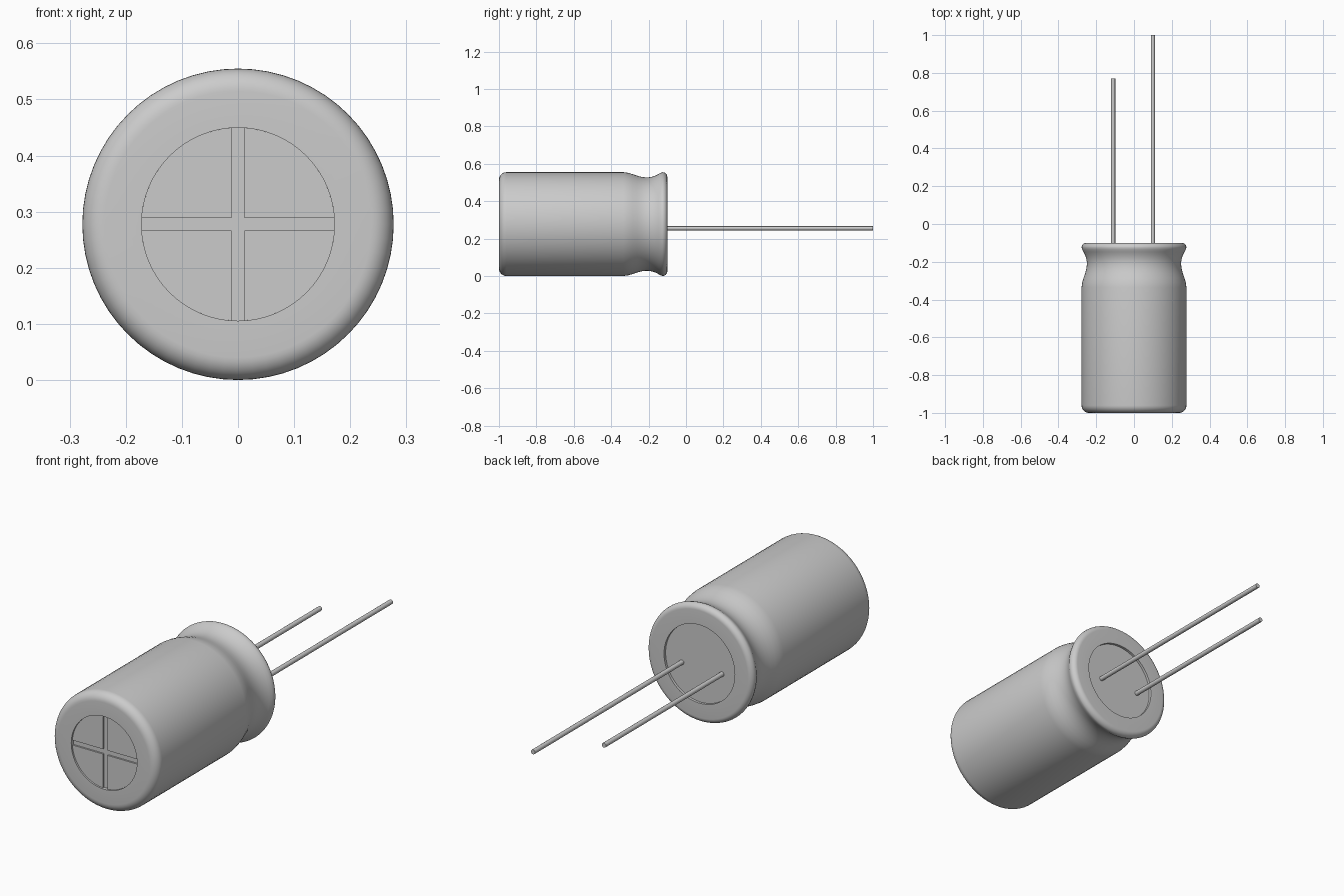
import bpy
import bmesh
from math import sin, cos, pi, asin, radians
from mathutils import Vector

if "Cube" in bpy.data.objects:
    bpy.data.objects.remove(bpy.data.objects["Cube"], do_unlink=True)

RADIUS = 0.2775
AXIS_Z = RADIUS
SEGMENTS = 64
VENT_R = 0.172     # recessed disc on the front
SEAL_R = 0.185     # recessed disc on the back
BACK = -0.1

metal = bpy.data.materials.new("grey metal")
metal.use_nodes = True
grey = (0.6, 0.6, 0.6, 1)
metal.diffuse_color = grey
metal.node_tree.nodes["Principled BSDF"].inputs["Base Color"].default_value = grey


def finish(name, bm):
    """Turn a bmesh into a shaded object."""
    bmesh.ops.recalc_face_normals(bm, faces=bm.faces)
    mesh = bpy.data.meshes.new(name)
    bm.to_mesh(mesh)
    bm.free()
    mesh.materials.append(metal)
    obj = bpy.data.objects.new(name, mesh)
    bpy.context.collection.objects.link(obj)
    bpy.ops.object.select_all(action="DESELECT")
    obj.select_set(True)
    bpy.context.view_layer.objects.active = obj
    bpy.ops.object.shade_smooth_by_angle(angle=radians(35))
    return obj


def lathe(name, profile, x=0, z=AXIS_Z, segments=SEGMENTS):
    """Spin (radius, y) points round an axis along y, closing both ends."""
    bm = bmesh.new()
    rings = []
    for r, y in profile:
        turns = [2 * pi * i / segments for i in range(segments)]
        rings.append([bm.verts.new((x + r * cos(a), y, z + r * sin(a))) for a in turns])
    for a, b in zip(rings, rings[1:]):
        for i in range(segments):
            j = (i + 1) % segments
            bm.faces.new((a[i], a[j], b[j], b[i]))
    bm.faces.new(rings[0])
    bm.faces.new(rings[-1])
    return finish(name, bm)


def fillet(r, y, size, start, steps=8):
    """Quarter-round profile points about (r, y)."""
    return [(r + size * cos(start + pi / 2 * i / steps),
             y + size * sin(start + pi / 2 * i / steps)) for i in range(steps + 1)]


# Can: recessed vent floor, rounded front, crimped neck, rolled back rim
front_round, back_round = 0.04, 0.025
neck = [(RADIUS, -0.335), (0.274, -0.31), (0.267, -0.285), (0.259, -0.262),
        (0.253, -0.24), (0.25, -0.22), (0.25, -0.2), (0.253, -0.182),
        (0.259, -0.164), (0.267, -0.148), (0.274, -0.136)]
profile = [(VENT_R, -0.984), (VENT_R, -1)]
profile += fillet(RADIUS - front_round, -1 + front_round, front_round, -pi / 2)
profile += neck
profile += fillet(RADIUS - back_round, BACK - back_round, back_round, 0)
profile += [(SEAL_R, BACK), (SEAL_R, BACK - 0.012)]
lathe("can", profile)

# Vent pads: four quadrants leaving a cross-shaped groove
half_groove = 0.0115
edge = asin(half_groove / VENT_R)
bm = bmesh.new()
for quarter in range(4):
    turn = quarter * pi / 2
    outline = [Vector((half_groove, half_groove))]
    for i in range(17):
        a = edge + (pi / 2 - 2 * edge) * i / 16
        outline.append(Vector((VENT_R * cos(a), VENT_R * sin(a))))
    loop = []
    for p in outline:
        x = p.x * cos(turn) - p.y * sin(turn)
        z = p.x * sin(turn) + p.y * cos(turn)
        loop.append(bm.verts.new((x, -0.984, AXIS_Z + z)))
    face = bm.faces.new(loop)
    grown = bmesh.ops.extrude_face_region(bm, geom=[face])
    moved = [v for v in grown["geom"] if isinstance(v, bmesh.types.BMVert)]
    bmesh.ops.translate(bm, verts=moved, vec=(0, -0.008, 0))
finish("vent_pads", bm)

# Wire leads, the left one longer
for name, x, tip in (("left_lead", 0.1, 1.0), ("right_lead", -0.11, 0.77)):
    lathe(name, [(0.011, BACK - 0.02), (0.011, tip)], x=x, z=0.255, segments=16)
